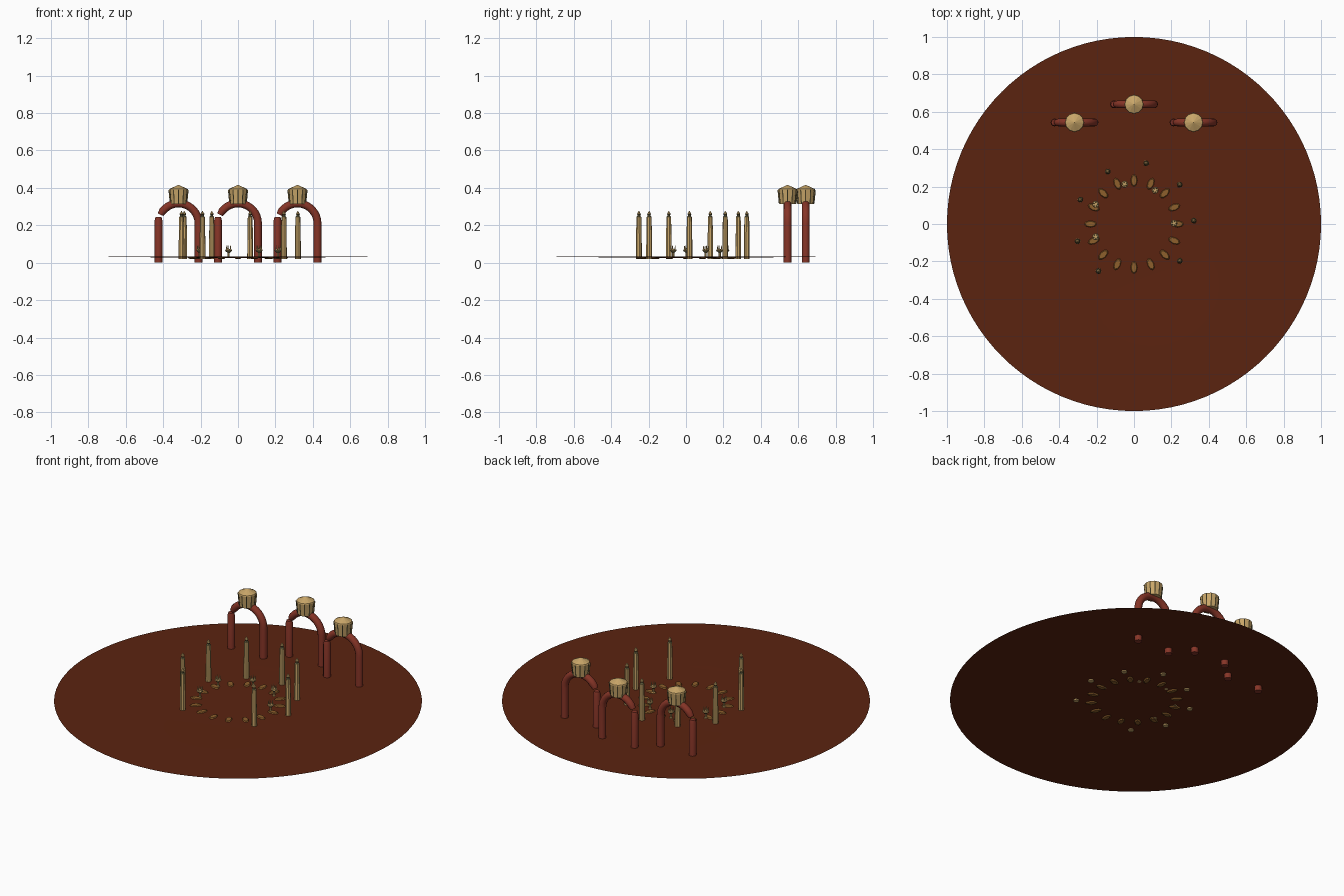
import bpy, bmesh
from math import sin, cos, pi, radians, atan2
from mathutils import Vector

if "Cube" in bpy.data.objects:
    bpy.data.objects.remove(bpy.data.objects["Cube"], do_unlink=True)


def material(name, rgb):
    m = bpy.data.materials.new(name)
    m.use_nodes = True
    m.diffuse_color = (*rgb, 1)
    m.node_tree.nodes["Principled BSDF"].inputs["Base Color"].default_value = (*rgb, 1)
    return m


earth = material("red earth", (0.105, 0.017, 0.005))
brick = material("brick red", (0.24, 0.035, 0.02))
tan = material("pale tan", (0.58, 0.38, 0.14))
olive = material("olive shade", (0.16, 0.14, 0.06))
ochre = material("ochre", (0.27, 0.115, 0.025))


def finish(name, bm, mats, loc=(0, 0, 0), turn=0, smooth=False):
    bmesh.ops.recalc_face_normals(bm, faces=bm.faces)
    me = bpy.data.meshes.new(name)
    bm.to_mesh(me)
    bm.free()
    for m in mats:
        me.materials.append(m)
    ob = bpy.data.objects.new(name, me)
    bpy.context.collection.objects.link(ob)
    ob.location = loc
    ob.rotation_euler.z = turn
    for p in me.polygons:
        p.use_smooth = smooth
    return ob


def sweep(bm, frames, sides):
    """Skin rings given as (centre, u axis, v axis, radius), with closed ends."""
    rings = [[bm.verts.new(c + r * (u * cos(2 * pi * i / sides) + v * sin(2 * pi * i / sides)))
              for i in range(sides)] for c, u, v, r in frames]
    for a, b in zip(rings, rings[1:]):
        for i in range(sides):
            j = (i + 1) % sides
            bm.faces.new((a[i], a[j], b[j], b[i]))
    bm.faces.new(rings[0])
    bm.faces.new(rings[-1])


def lathe(bm, profile, sides):
    x, y = Vector((1, 0, 0)), Vector((0, 1, 0))
    sweep(bm, [(Vector((0, 0, z)), x, y, r) for r, z in profile], sides)


# Ground: thin sheet, slightly sunken towards the middle
bm = bmesh.new()
sides = 96
previous = None
for r, z in ((1, 0.033), (0.7, 0.032), (0.45, 0.029), (0.2, 0.026)):
    ring = [bm.verts.new((r * cos(2 * pi * i / sides), r * sin(2 * pi * i / sides), z))
            for i in range(sides)]
    if previous:
        for i in range(sides):
            j = (i + 1) % sides
            bm.faces.new((previous[i], previous[j], ring[j], ring[i]))
    previous = ring
bm.faces.new(previous)
finish("ground_disc", bm, [earth], smooth=True)

# Ring of flat stones
for i in range(16):
    a = i * pi / 8
    bm = bmesh.new()
    lathe(bm, [(0.7, -0.006), (1, 0), (0.8, 0.006)], 8)
    for v in bm.verts:
        v.co.x *= 0.034
        v.co.y *= 0.018
    finish(f"ring_stone_{i + 1}", bm, [ochre], (0.233 * cos(a), 0.233 * sin(a), 0.026), a)


# Arches with a broken left shoulder and a ribbed cap
def arch(n, x, y):
    span, spring = 0.107, 0.21
    depth, up = Vector((0, 1, 0)), Vector((0, 0, 1))
    bm = bmesh.new()
    frames = []
    for i in range(15):
        a = radians(154) * (1 - i / 14)
        out = Vector((cos(a), 0, sin(a)))
        frames.append((out * span + up * spring, out, depth, 0.016 if i == 0 else 0.021))
    frames.append((Vector((span, 0, 0)), Vector((1, 0, 0)), depth, 0.021))
    sweep(bm, frames, 12)
    left = [(0, 0.021), (0.225, 0.021), (0.245, 0.016)]
    sweep(bm, [(Vector((-span, 0, z)), Vector((1, 0, 0)), depth, r) for z, r in left], 12)
    ob = finish(f"arch_{n}", bm, [brick], (x, y, 0))
    bpy.ops.object.select_all(action="DESELECT")
    ob.select_set(True)
    bpy.context.view_layer.objects.active = ob
    bpy.ops.object.shade_smooth_by_angle(angle=radians(40))

    bm = bmesh.new()
    lathe(bm, [(0.044, 0.315), (0.051, 0.388), (0.049, 0.394), (0.001, 0.416)], 12)
    finish(f"arch_cap_{n}", bm, [tan], (x, y, 0))
    # Slim ribs along the edges of the cap
    bm = bmesh.new()
    for i in range(12):
        a = i * pi / 6
        out, side = Vector((cos(a), sin(a), 0)), Vector((-sin(a), cos(a), 0))
        sweep(bm, [(out * 0.0445 + up * 0.316, out, side, 0.0022),
                   (out * 0.0515 + up * 0.388, out, side, 0.0022)], 4)
    finish(f"cap_ribs_{n}", bm, [olive], (x, y, 0))


for n, (x, y) in enumerate(((-0.318, 0.543), (0, 0.64), (0.318, 0.543)), 1):
    arch(n, x, y)

# Tall slim pillars with a dark neck and pointed tip
pillars = ((0.065, 0.325), (-0.14, 0.28), (0.245, 0.21), (-0.287, 0.13),
           (0.32, 0.018), (-0.302, -0.092), (0.245, -0.197), (-0.19, -0.252))
for n, (x, y) in enumerate(pillars, 1):
    bm = bmesh.new()
    lathe(bm, [(0.016, 0.02), (0.0155, 0.12), (0.013, 0.245), (0.008, 0.25),
               (0.008, 0.256), (0.011, 0.26), (0.001, 0.277)], 8)
    for f in bm.faces:
        f.material_index = int(0.246 < f.calc_center_median().z < 0.259)
    finish(f"pillar_{n}", bm, [tan, olive], (x, y, 0), atan2(y, x))

# Small flared cups with a crown of points
cups = ((-0.05, 0.213), (0.113, 0.18), (-0.205, 0.105), (0.214, 0.004), (-0.205, -0.068))
for n, (x, y) in enumerate(cups, 1):
    bm = bmesh.new()
    lathe(bm, [(0.011, 0.024), (0.006, 0.034), (0.006, 0.052), (0.019, 0.064),
               (0.017, 0.07), (0.008, 0.072)], 8)
    for i in range(5):
        a = 2 * pi * i / 5
        out, side = Vector((cos(a), sin(a), 0)), Vector((-sin(a), cos(a), 0))
        sweep(bm, [(out * 0.011 + Vector((0, 0, 0.066)), out, side, 0.005),
                   (out * 0.013 + Vector((0, 0, 0.092)), out, side, 0.001)], 4)
    for f in bm.faces:
        f.material_index = int(0.052 < f.calc_center_median().z < 0.064)
    finish(f"cup_{n}", bm, [tan, olive], (x, y, 0), atan2(y, x))
